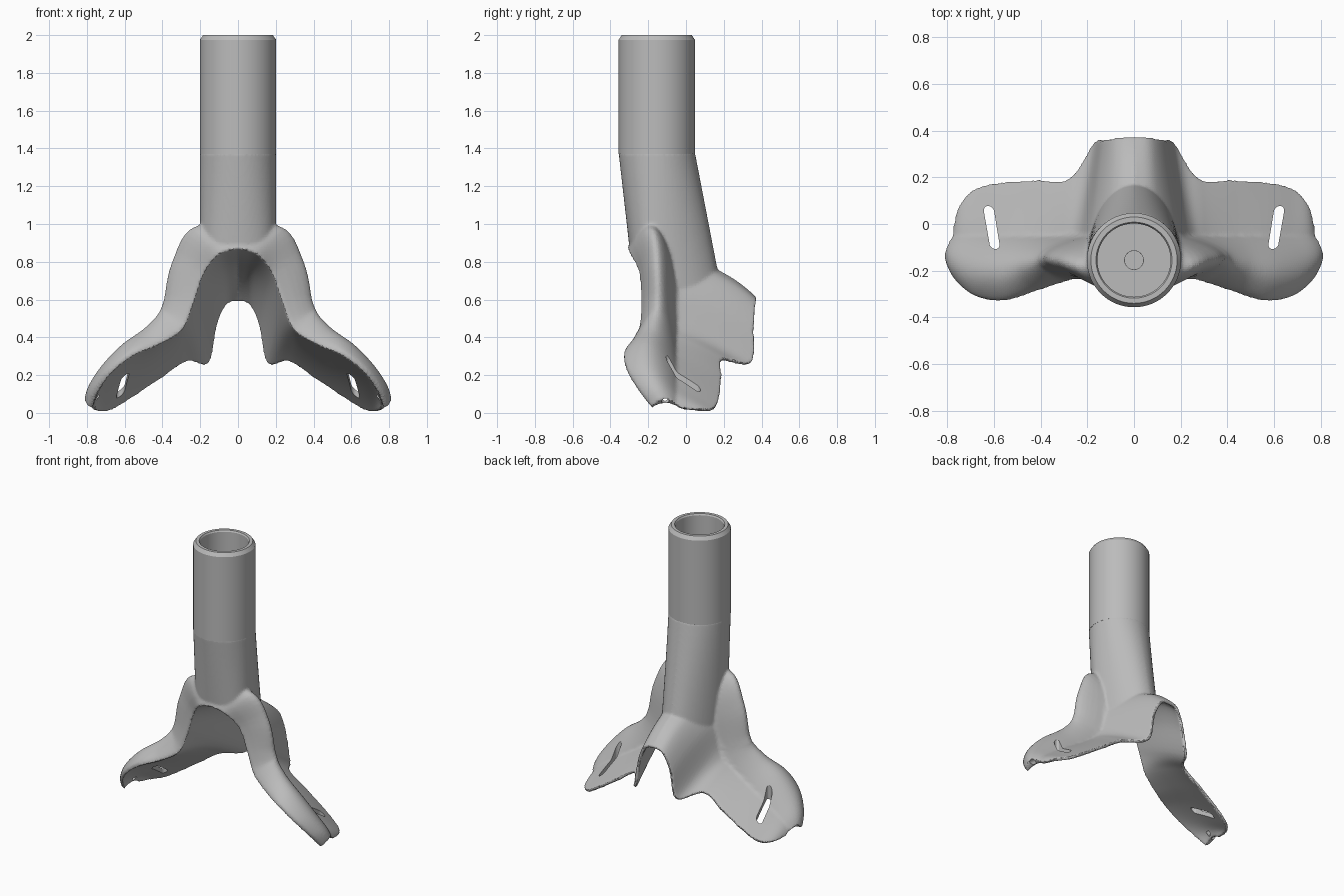
import bpy, bmesh, math
from mathutils import Vector
from mathutils.bvhtree import BVHTree

cube = bpy.data.objects.get("Cube")
if cube:
    bpy.data.objects.remove(cube)

gray = bpy.data.materials.new("plain_gray")
gray.use_nodes = True
COLOR = (0.5, 0.5, 0.5, 1)
gray.diffuse_color = COLOR
gray.node_tree.nodes["Principled BSDF"].inputs["Base Color"].default_value = COLOR


def make(name, bm):
    bmesh.ops.recalc_face_normals(bm, faces=bm.faces)
    mesh = bpy.data.meshes.new(name)
    bm.to_mesh(mesh)
    bm.free()
    mesh.materials.append(gray)
    ob = bpy.data.objects.new(name, mesh)
    bpy.context.collection.objects.link(ob)
    return ob


def bridge(bm, a, b, closed=True):
    n = len(a)
    for i in range(n if closed else n - 1):
        j = (i + 1) % n
        bm.faces.new((a[i], a[j], b[j], b[i]))


def smooth(ob, angle):
    bpy.ops.object.select_all(action='DESELECT')
    bpy.context.view_layer.objects.active = ob
    ob.select_set(True)
    bpy.ops.object.shade_smooth_by_angle(angle=math.radians(angle))


def sample(pts, u):
    """Smooth curve through evenly spaced control points."""
    i = min(int(u), len(pts) - 2)
    f = u - i
    p = [Vector(pts[max(0, min(len(pts) - 1, i + k))]) for k in (-1, 0, 1, 2)]
    return 0.5 * (2 * p[1] + (p[2] - p[0]) * f
                  + (2 * p[0] - 5 * p[1] + 4 * p[2] - p[3]) * f * f
                  + (3 * p[1] - p[0] - 3 * p[2] + p[3]) * f ** 3)


# Saddle edges from the crest out to the tip of one foot, plus ridge height
FRONT = [(0, -.31, .87), (.1, -.3, .84), (.18, -.25, .74), (.24, -.24, .57), (.295, -.25, .44),
         (.42, -.29, .36), (.55, -.33, .305), (.66, -.315, .22), (.735, -.255, .12), (.77, -.18, .025)]
BACK = [(0, .36, .59), (.06, .36, .57), (.11, .355, .46), (.155, .34, .26), (.27, .185, .27),
        (.4, .18, .185), (.55, .17, .085), (.665, .145, .015), (.73, .08, .005), (.755, -.03, .02)]
RIDGE = [(h, 0) for h in (0, .2, .18, .155, .15, .115, .09, .065, .045, .03)]
SHEET, ROWS, COLS, RIDGE_BACK = 0.024, 40, 54, -.06

bm = bmesh.new()
inner, lift = [], []
for c in range(-COLS, COLS + 1):
    u = abs(c) / COLS * (len(FRONT) - 1)
    f, b = sample(FRONT, u), sample(BACK, u)
    height = max(0, sample(RIDGE, u)[0])
    width = (RIDGE_BACK - f.y) / (b.y - f.y)
    column = []
    for r in range(ROWS + 1):
        t = r / ROWS
        p = f.lerp(b, t)
        p.z += t * (1 - t) * (.1 * min(1, u / 4) + .42 * t * max(0, 1 - u / 3))
        if c < 0:
            p.x = -p.x
        column.append(bm.verts.new(p))
        lift.append(height * math.sin(math.pi * t / width) ** .85 if 0 < t < width else 0)
    inner.append(column)
for a, b in zip(inner, inner[1:]):
    bridge(bm, a, b, closed=False)
bmesh.ops.recalc_face_normals(bm, faces=bm.faces)
bm.normal_update()
under = BVHTree.FromBMesh(bm)

# Outer skin with a raised ridge along the front of each leg
sign = 1 if inner[COLS][ROWS // 2].normal.z > 0 else -1
raised = []
for v, h in zip([v for column in inner for v in column], lift):
    n = v.normal * sign
    across = Vector((n.x, 0, n.z)).normalized()
    raised.append(bm.verts.new(v.co + n * SHEET + across * h))
outer = [raised[i:i + ROWS + 1] for i in range(0, len(raised), ROWS + 1)]
for a, b in zip(outer, outer[1:]):
    bridge(bm, a, b, closed=False)


def rim(grid):
    return ([col[0] for col in grid] + grid[-1][1:]
            + [col[-1] for col in grid[-2::-1]] + grid[0][-2:0:-1])


bridge(bm, rim(inner), rim(outer))

# Neck flaring from the round tube down onto the saddle
SEG, AXIS = 64, -0.155
angles = [2 * math.pi * i / SEG for i in range(SEG)]


def seat(scale):
    ring = []
    for a in angles:
        y = AXIS + scale * math.sin(a) * (.325 if math.sin(a) > 0 else .145)
        x = scale * .2 * math.cos(a)
        hit = under.ray_cast(Vector((x, y, -1)), Vector((0, 0, 1)))[0]
        ring.append(Vector((x, y, (hit.z if hit else .86) + .015)))
    return ring


top = [Vector((.202 * math.cos(a), AXIS + .202 * math.sin(a), 1.38)) for a in angles]
base = seat(1)
rings = [[bm.verts.new(p.lerp(q, k / 8)) for p, q in zip(top, base)] for k in range(9)]
rings += [[bm.verts.new(p) for p in seat(s)] for s in (.8, .6, .4, .2, .05)]
for a, b in zip(rings, rings[1:]):
    bridge(bm, a, b)
bm.faces.new(rings[0])
bm.faces.new(rings[-1])
body = make("saddle_body", bm)

remesh = body.modifiers.new("fuse", 'REMESH')
remesh.mode = 'VOXEL'
remesh.voxel_size = 0.009
soften = body.modifiers.new("soften", 'SMOOTH')
soften.factor = 0.5
soften.iterations = 7


def cut(cutter):
    cutter.hide_render = True
    cutter.hide_viewport = True
    cutter.display_type = 'WIRE'
    mod = body.modifiers.new("cut", 'BOOLEAN')
    mod.operation = 'DIFFERENCE'
    mod.object = cutter
    mod.solver = 'EXACT'


def drill(name, radius, depth, location, tilt=0):
    bm = bmesh.new()
    bmesh.ops.create_cone(bm, cap_ends=True, segments=24, radius1=radius, radius2=radius, depth=depth)
    ob = make(name, bm)
    ob.rotation_euler = (0, math.radians(tilt), 0)
    ob.location = location
    cut(ob)


# Strap slots, one per foot, and a small drilled hole in each ridge tip
for side, name in ((1, "left"), (-1, "right")):
    bm = bmesh.new()
    outline = []
    for i in range(24):
        a = 2 * math.pi * i / 24
        y = .022 * math.sin(a) + (.07 if math.sin(a) >= 0 else -.07)
        outline.append((side * (.61 + .17 * y + .022 * math.cos(a)), y - .015))
    low, high = [[bm.verts.new((x, y, z)) for x, y in outline] for z in (-.1, .5)]
    bridge(bm, low, high)
    bm.faces.new(low)
    bm.faces.new(high)
    cut(make(name + "_slot_cutter", bm))
    drill(name + "_tip_cutter", .02, .1, (side * .78, -.11, .07), side * 125)

# Blind hole below the tube floor
drill("floor_hole_cutter", .04, .4, (0, AXIS, 1.25))
smooth(body, 40)

# Hollow tube with chamfered rim and an open hole in its floor
bm = bmesh.new()
PROFILE = [(.202, 1.37), (.202, 1.975), (.185, 2), (.163, 2), (.157, 1.99),
           (.157, 1.41), (.04, 1.41), (.04, 1.37)]
rings = [[bm.verts.new((r * math.cos(a), AXIS + r * math.sin(a), z)) for a in angles]
         for r, z in PROFILE]
for a, b in zip(rings, rings[1:] + rings[:1]):
    bridge(bm, a, b)
smooth(make("tube", bm), 25)
